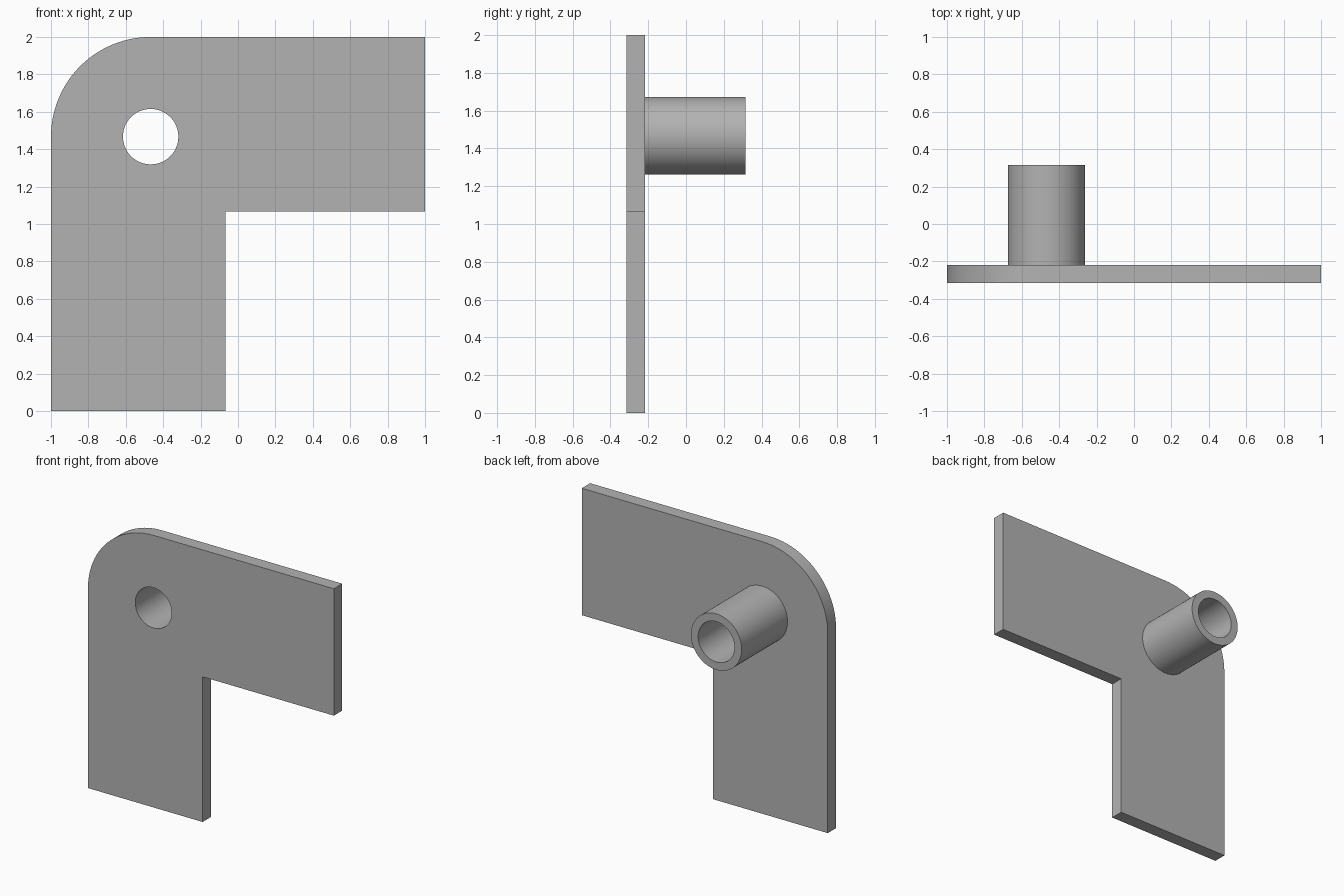
import bpy
import bmesh
import math

cube = bpy.data.objects.get("Cube")
if cube:
    bpy.data.objects.remove(cube, do_unlink=True)

# Shared dimensions
CX, CZ = -0.467, 1.467
CORNER_R, OUTER_R, BORE_R = 0.533, 0.206, 0.148
FRONT, PLATE_BACK, TUBE_BACK = -0.315, -0.218, 0.315
INNER_X, INNER_Z = -0.067, 1.067
SEGMENTS = 96

grey = bpy.data.materials.new("plain grey")
grey.use_nodes = True
colour = (0.45, 0.45, 0.45, 1)
grey.diffuse_color = colour
grey.node_tree.nodes["Principled BSDF"].inputs["Base Color"].default_value = colour


def arc(radius, start, end, steps):
    """Points on an arc around the bore axis, in the x-z plane."""
    angles = [math.radians(start + (end - start) * i / steps) for i in range(steps + 1)]
    return [(CX + radius * math.cos(a), CZ + radius * math.sin(a)) for a in angles]


def circle(radius):
    return arc(radius, 0, 360, SEGMENTS)[:-1]


def extruded_part(name, loops, y0, y1, open_front=False):
    """Fill an outline with a hole and extrude it along y."""
    bm = bmesh.new()
    edges = []
    for loop in loops:
        verts = [bm.verts.new((x, y0, z)) for x, z in loop]
        edges += [bm.edges.new((v, verts[i - 1])) for i, v in enumerate(verts)]
    bmesh.ops.triangle_fill(bm, edges=edges, use_beauty=True)
    front = bm.faces[:]
    result = bmesh.ops.extrude_face_region(bm, geom=front, use_keep_orig=True)
    moved = [g for g in result["geom"] if isinstance(g, bmesh.types.BMVert)]
    bmesh.ops.translate(bm, verts=moved, vec=(0, y1 - y0, 0))
    bmesh.ops.recalc_face_normals(bm, faces=bm.faces[:])
    if open_front:
        hidden = [f for f in bm.faces if all(abs(v.co.y - y0) < 1e-5 for v in f.verts)]
        bmesh.ops.delete(bm, geom=hidden, context="FACES_ONLY")
    mesh = bpy.data.meshes.new(name)
    bm.to_mesh(mesh)
    bm.free()
    mesh.materials.append(grey)
    obj = bpy.data.objects.new(name, mesh)
    bpy.context.collection.objects.link(obj)
    bpy.ops.object.select_all(action="DESELECT")
    obj.select_set(True)
    bpy.context.view_layer.objects.active = obj
    bpy.ops.object.shade_smooth_by_angle(angle=math.radians(30))
    return obj


# L-shaped plate with one rounded corner and a through hole
outline = arc(CORNER_R, 180, 90, SEGMENTS // 4) + [
    (1, 2), (1, INNER_Z), (INNER_X, INNER_Z), (INNER_X, 0), (-1, 0)]
extruded_part("corner_plate", [outline, circle(BORE_R)], FRONT, PLATE_BACK)

# Hollow tube standing on the back of the plate, open where it joins
extruded_part("pivot_tube", [circle(OUTER_R), circle(BORE_R)],
              PLATE_BACK, TUBE_BACK, open_front=True)
